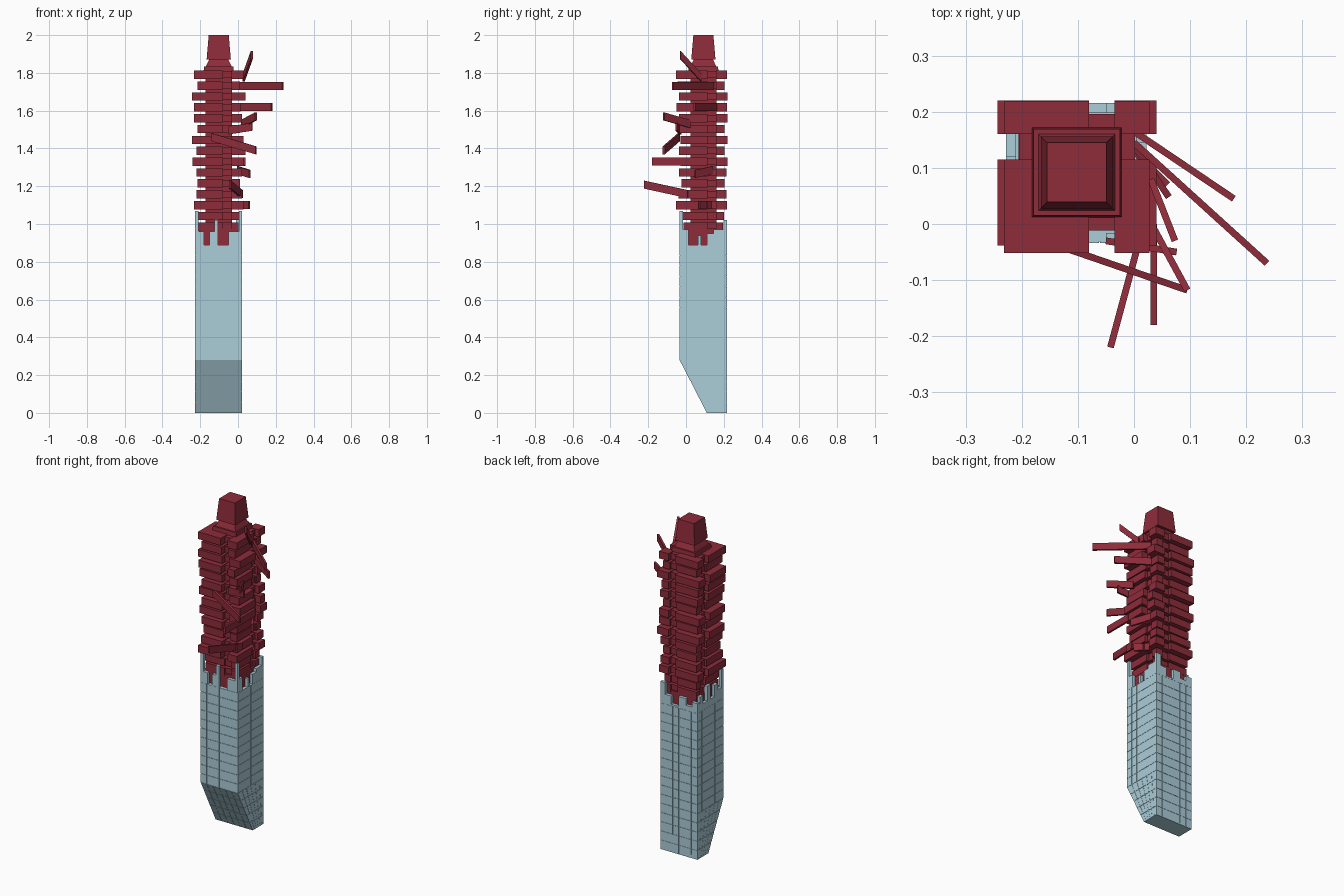
import bpy, bmesh
from mathutils import Vector

if "Cube" in bpy.data.objects:
    bpy.data.objects.remove(bpy.data.objects["Cube"])

X0, X1, Y0, Y1 = -0.228, 0.022, -0.034, 0.216   # glass shaft footprint
CX, CY = -0.102, 0.092                          # tower axis
Z_SLOPE, Z_RIM = 0.28, 0.89


def material(name, color):
    m = bpy.data.materials.new(name)
    m.diffuse_color = color
    m.use_nodes = True
    m.node_tree.nodes["Principled BSDF"].inputs["Base Color"].default_value = m.diffuse_color
    return m


GLASS = material("pale_blue", (0.41, 0.61, 0.69, 1))
RED = material("dark_red", (0.27, 0.025, 0.042, 1))


def hexa(bm, corners):
    v = [bm.verts.new(c) for c in corners]      # 4 bottom, then 4 top
    for f in ((3, 2, 1, 0), (4, 5, 6, 7), (0, 1, 5, 4), (1, 2, 6, 5), (2, 3, 7, 6), (3, 0, 4, 7)):
        bm.faces.new([v[i] for i in f])


def box(bm, xa, xb, ya, yb, za, zb):
    hexa(bm, [(x, y, z) for z in (za, zb) for x, y in ((xa, ya), (xb, ya), (xb, yb), (xa, yb))])


def frustum(bm, ra, rb, za, zb):
    hexa(bm, [(CX + sx * r, CY + sy * r, z) for r, z in ((ra, za), (rb, zb))
              for sx, sy in ((-1, -1), (1, -1), (1, 1), (-1, 1))])


def finish(name, bm, mat):
    bmesh.ops.recalc_face_normals(bm, faces=bm.faces)
    me = bpy.data.meshes.new(name)
    bm.to_mesh(me)
    bm.free()
    me.materials.append(mat)
    ob = bpy.data.objects.new(name, me)
    bpy.context.collection.objects.link(ob)
    return ob


def slope(bm):
    # pull the front of the base back below the slope line
    for v in bm.verts:
        if v.co.z < Z_SLOPE:
            front = Y0 + 0.144 * (1 - v.co.z / Z_SLOPE)
            t = (v.co.y - Y0) / (Y1 - Y0)
            v.co.y = front + t * (Y1 - front)


# glass shaft
D = 0.003
bm = bmesh.new()
box(bm, X0 + D, X1 - D, Y0 + D, Y1 - D, 0, Z_SLOPE)
box(bm, X0 + D, X1 - D, Y0 + D, Y1 - D, Z_SLOPE, Z_RIM)
slope(bm)
finish("glass_shaft", bm, GLASS)

# facade panels, row by row on all four sides
bm = bmesh.new()
rows = [Z_SLOPE * i / 5 for i in range(5)] + [Z_SLOPE + (Z_RIM - Z_SLOPE) * i / 11 for i in range(12)]
N, G = 6, 0.0007
for za, zb in zip(rows, rows[1:]):
    a, b = za + (G if za else 0), zb - G
    for i in range(N):
        xa, xb = (X0 + (X1 - X0) * (i + k) / N for k in (0, 1))
        ya, yb = (Y0 + (Y1 - Y0) * (i + k) / N for k in (0, 1))
        box(bm, xa + G, xb - G, Y0, Y0 + D, a, b)
        box(bm, xa + G, xb - G, Y1 - D, Y1, a, b)
        box(bm, X0, X0 + D, ya + G, yb - G, a, b)
        box(bm, X1 - D, X1, ya + G, yb - G, a, b)
slope(bm)
finish("facade_panels", bm, GLASS)

# broken rim: (end position, height) strips along each side
W = 0.018
front = [(-.212, 1.07), (-.18, .96), (-.15, .89), (-.125, .96), (-.105, 1.02), (-.05, .89), (.004, .96), (X1, 1.07)]
back = [(-.19, .95), (-.15, .92), (-.10, .96), (-.05, .90), (-.01, .95), (X1, 1.02)]
right = [(-.016, 1.07), (.012, .97), (.063, .89), (.08, .94), (.11, .89), (.145, .95), (.198, .97), (Y1, 1.02)]
left = [(-.016, 1.07), (.02, .96), (.05, 1.0), (.09, .93), (.12, 1.02), (.16, .93), (.19, .98), (Y1, .94)]
bm = bmesh.new()
for strips, start, side in ((front, X0, 0), (back, X0, 1), (right, Y0, 2), (left, Y0, 3)):
    s = start
    for e, h in strips:
        if h > Z_RIM:
            if side < 2:
                y = Y0 if side == 0 else Y1 - W
                box(bm, s, e, y, y + W, Z_RIM, h)
            else:
                x = X0 if side == 3 else X1 - W
                box(bm, x, x + W, s, e, Z_RIM, h)
        s = e
finish("broken_glass_rim", bm, GLASS)

# inner core
bm = bmesh.new()
frustum(bm, 0.104, 0.104, Z_RIM - 0.01, 0.975)
frustum(bm, 0.069, 0.069, 0.975, 1.82)
finish("tower_core", bm, RED)

# stacked floors: left, right, front, back reach of the corner blocks, top down
levels = [(-.232, .028, -.052, .218), (-.215, .01, -.045, .205), (-.243, .04, -.038, .220),
          (-.232, .012, -.05, .218), (-.232, .02, -.038, .220), (-.215, .01, -.045, .205),
          (-.243, .028, -.03, .220), (-.22, .04, -.038, .205), (-.24, .04, -.03, .220),
          (-.22, .02, -.038, .215), (-.215, .01, -.025, .205), (-.22, .02, -.04, .215),
          (-.232, .028, -.052, .218), (-.212, .006, -.017, .200), (-.208, .003, -.014, .197)]
bm = bmesh.new()
for i, (l, r, f, b) in enumerate(levels):
    z = 1.79 - 0.0575 * i
    h = 0.022
    if i < 13:
        box(bm, -.205, .002, -.012, .196, z - h + .004, z + h - .004)
    else:
        box(bm, -.195, -.01, -.005, .188, z - h, z + h)
    for xa, xb in ((l, -.08), (-.035, r)):
        for ya, yb in ((f, .115), (.16, b)):
            box(bm, xa, xb, ya, yb, z - h, z + h)
finish("stacked_floors", bm, RED)

# roof and crown
bm = bmesh.new()
frustum(bm, 0.08, 0.077, 1.808, 1.835)
frustum(bm, 0.068, 0.05, 1.835, 1.872)
frustum(bm, 0.064, 0.053, 1.872, 2.0)
finish("roof_crown", bm, RED)

# loose beams sticking out of the floors
beams = [((.0, .145, 1.73), (.237, -.07, 1.73)), ((.0, .165, 1.62), (.178, .045, 1.62)),
         ((.02, .02, 1.53), (.095, -.118, 1.57)), ((-.14, -.037, 1.46), (.095, -.118, 1.39)),
         ((.035, .0, 1.33), (.035, -.18, 1.33)), ((.02, .01, 1.158), (-.042, -.22, 1.208)),
         ((.03, .08, 1.775), (.073, -.03, 1.895)), ((-.05, -.03, 1.495), (.076, -.05, 1.515)),
         ((.0, .14, 1.285), (.062, .048, 1.265)), ((.0, .13, 1.10), (.06, .07, 1.10))]
bm = bmesh.new()
for a, b in beams:
    a, b = Vector(a), Vector(b)
    d = b - a
    side = Vector((-d.y, d.x, 0)).normalized() * 0.006
    up = Vector((0, 0, 0.021))
    hexa(bm, [a - side - up, b - side - up, b + side - up, a + side - up,
              a - side + up, b - side + up, b + side + up, a + side + up])
finish("loose_beams", bm, RED)
